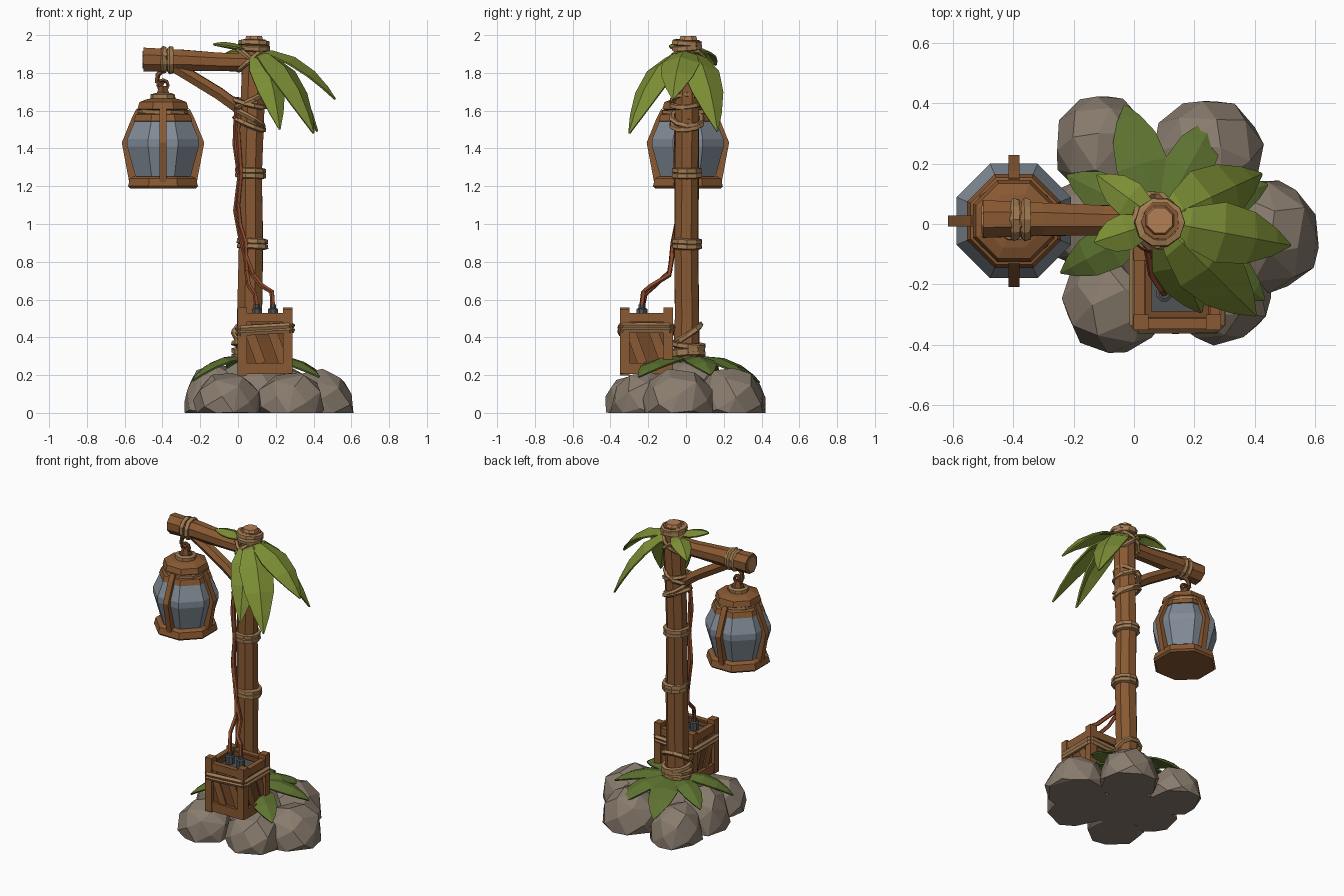
import bpy, bmesh, random
from math import pi, sin, cos, sqrt
from mathutils import Vector, Quaternion, Euler

if "Cube" in bpy.data.objects:
    bpy.data.objects.remove(bpy.data.objects["Cube"])

random.seed(7)


def material(name, col):
    m = bpy.data.materials.new(name)
    m.diffuse_color = (*col, 1)
    m.use_nodes = True
    m.node_tree.nodes["Principled BSDF"].inputs["Base Color"].default_value = m.diffuse_color
    return m


WOOD = material("wood", (0.25, 0.1, 0.032))
DARK = material("dark_wood", (0.17, 0.065, 0.022))
PALE = material("cut_wood", (0.45, 0.21, 0.09))
ROPE = material("rope", (0.36, 0.2, 0.085))
LEAF = material("leaf", (0.2, 0.27, 0.035))
FERN = material("dark_leaf", (0.11, 0.17, 0.03))
STONE = material("stone", (0.25, 0.2, 0.155))
GLASS = material("glass", (0.22, 0.26, 0.31))
METAL = material("metal", (0.08, 0.085, 0.09))
WIRE = material("wire", (0.27, 0.07, 0.025))


def finish(name, bm, mat):
    bmesh.ops.recalc_face_normals(bm, faces=bm.faces)
    me = bpy.data.meshes.new(name)
    bm.to_mesh(me)
    bm.free()
    ob = bpy.data.objects.new(name, me)
    bpy.context.collection.objects.link(ob)
    me.materials.append(mat)
    return ob


def tube(name, pts, radii, sides, mat, closed=False, jitter=0.0):
    """Sweep a polygon along a path, one radius per point."""
    pts = [Vector(p) for p in pts]
    n = len(pts)
    if not isinstance(radii, (list, tuple)):
        radii = [radii] * n
    bm = bmesh.new()
    prev, q, rings = Vector((0, 0, 1)), Quaternion(), []
    for i, p in enumerate(pts):
        a = pts[(i - 1) % n] if closed else pts[max(i - 1, 0)]
        b = pts[(i + 1) % n] if closed else pts[min(i + 1, n - 1)]
        t = (b - a).normalized()
        q = prev.rotation_difference(t) @ q
        prev = t
        ring = []
        for k in range(sides):
            ang = 2 * pi * (k + 0.5) / sides
            r = radii[i] * (1 + random.uniform(-jitter, jitter))
            ring.append(bm.verts.new(p + q @ Vector((r * cos(ang), r * sin(ang), 0))))
        rings.append(ring)
    for i in range(n if closed else n - 1):
        r0, r1 = rings[i], rings[(i + 1) % n]
        for k in range(sides):
            j = (k + 1) % sides
            bm.faces.new((r0[k], r0[j], r1[j], r1[k]))
    if not closed:
        bm.faces.new(rings[0])
        bm.faces.new(rings[-1])
    return finish(name, bm, mat)


def lathe(name, cx, cy, profile, sides, mat):
    return tube(name, [(cx, cy, z) for r, z in profile], [r for r, z in profile], sides, mat)


def box(name, c, size, mat, rot=(0, 0, 0)):
    bm = bmesh.new()
    bmesh.ops.create_cube(bm, size=1)
    e = Euler(rot).to_matrix()
    for v in bm.verts:
        v.co = e @ Vector([v.co[i] * size[i] for i in range(3)]) + Vector(c)
    return finish(name, bm, mat)


def rope_ring(name, c, r, thick, tilt=(0, 0, 0), mat=ROPE, segs=10):
    e = Euler(tilt).to_matrix()
    pts = [Vector(c) + e @ Vector((r * cos(2 * pi * k / segs), r * sin(2 * pi * k / segs), 0))
           for k in range(segs)]
    return tube(name, pts, thick, 5, mat, closed=True, jitter=0.12)


def leaf(name, base, tip, width, lift, mat, fold=0.35):
    """Creased leaf along a drooping arc."""
    base, tip = Vector(base), Vector(tip)
    ctrl = base.lerp(tip, 0.6)
    ctrl.z = base.z + lift
    side = (tip - base).cross(Vector((0, 0, 1))).normalized()
    bm = bmesh.new()
    rows = []
    for t, w in ((0, .2), (.2, .65), (.45, 1), (.7, .85), (.88, .45), (1, .03)):
        p = base * (1 - t) ** 2 + ctrl * 2 * t * (1 - t) + tip * t * t
        tan = ((ctrl - base) * (1 - t) + (tip - ctrl) * t).normalized()
        drop = side.cross(tan) * (fold * w * width / 2)
        h = side * (w * width / 2)
        rows.append([bm.verts.new(x) for x in (p - h - drop, p, p + h - drop)])
    for a, b in zip(rows, rows[1:]):
        for k in (0, 1):
            bm.faces.new((a[k], a[k + 1], b[k + 1], b[k]))
    ob = finish(name, bm, mat)
    s = ob.modifiers.new("thickness", 'SOLIDIFY')
    s.thickness, s.offset = 0.01, 0
    return ob


# Rocks: hulls of points spread over ellipsoids, flattened on the ground
def rock(name, cx, cy, rx, ry, top, n=32):
    bm = bmesh.new()
    cz, turn = 0.05, random.uniform(0, 6)
    for i in range(n):
        z = 1 - 2 * (i + 0.5) / n
        s = sqrt(1 - z * z) ** (0.9 if z > 0 else 0.3)
        a = i * 2.39996 + turn
        k = random.uniform(0.96, 1.06)
        bm.verts.new((cx + rx * s * cos(a) * k, cy + ry * s * sin(a) * k,
                      max(0, cz + (top - cz) * z * k)))
    bmesh.ops.remove_doubles(bm, verts=bm.verts, dist=0.001)
    res = bmesh.ops.convex_hull(bm, input=bm.verts)
    bmesh.ops.delete(bm, geom=list({g for g in res["geom_interior"] + res["geom_unused"]
                                    if isinstance(g, bmesh.types.BMVert)}), context='VERTS')
    bmesh.ops.dissolve_limit(bm, angle_limit=0.15, verts=bm.verts, edges=bm.edges)
    finish(name, bm, STONE)


for i, r in enumerate(((-.10, .255, .16, .175, .24), (.24, .235, .185, .175, .25),
                       (.43, -.04, .185, .195, .23), (-.06, -.255, .175, .175, .22),
                       (.28, -.215, .18, .18, .22), (-.125, 0, .165, .16, .26),
                       (.08, 0, .22, .22, .29))):
    rock(f"rock_{i + 1}", *r)

# Post, beam and brace
tube("post", [(.06, 0, .2), (.062, .005, .5), (.068, 0, .9), (.066, .005, 1.27),
              (.075, .005, 1.6), (.085, .01, 1.85), (.085, .012, 1.975)],
     [.078, .07, .068, .067, .068, .068, .064], 8, WOOD, jitter=.05)
lathe("post_cut_top", .085, .012, [(.056, 1.96), (.045, 1.995)], 8, PALE)
tube("beam", [(-.5, .015, 1.87), (-.3, .015, 1.868), (-.1, .012, 1.858), (.1, .01, 1.855)],
     [.066, .06, .054, .052], 8, WOOD, jitter=.05)
tube("beam_cut_end", [(-.505, .015, 1.87), (-.48, .015, 1.87)], .05, 8, PALE)
tube("brace", [(-.33, .012, 1.83), (-.1, .008, 1.69), (.12, .005, 1.53)],
     .036, 6, WOOD, jitter=.06)

# Rope bindings
for z, x in ((.895, .077), (1.27, .066), (1.945, .085)):
    for d in (-.013, .013):
        rope_ring(f"post_rope_{z}", (x, .005, z + d), .068, .018, (random.uniform(-.08, .08), .04, 0))
for i, (z, tx, ty) in enumerate(((1.64, .1, .25), (1.56, -.1, .5), (1.65, 0, -.45), (1.53, .1, .4))):
    rope_ring(f"brace_rope_{i}", (.06, .005, z), .082, .015, (tx, ty, 0))
for i, (z, tx, ty) in enumerate(((.33, .1, 0), (.36, -.1, .1), (.42, .6, .1), (.31, .05, -.1))):
    rope_ring(f"base_rope_{i}", (.062, .01, z), .083, .017, (tx, ty, 0))
for d in (-.018, .018):
    rope_ring("beam_rope", (-.375 + d, .015, 1.868), .058, .018, (0, pi / 2, 0))
for i, t in enumerate((.7, -.7)):
    rope_ring(f"crown_rope_{i}", (.07, .01, 1.87), .088, .014, (0, t, 0))

# Lantern: base, glass, cap, ribs and hook
LX, LY = -.397, .01
lathe("lantern_base", LX, LY, [(.188, 1.188), (.2, 1.2), (.19, 1.24), (.17, 1.252)], 8, WOOD)
lathe("lantern_glass", LX, LY, [(.155, 1.24), (.205, 1.41), (.205, 1.45), (.155, 1.56)], 8, GLASS)
lathe("lantern_collar", LX, LY, [(.14, 1.535), (.168, 1.545), (.155, 1.58), (.12, 1.59)], 8, WOOD)
lathe("lantern_neck", LX, LY, [(.115, 1.575), (.11, 1.61)], 8, DARK)
lathe("lantern_cap", LX, LY, [(.13, 1.6), (.146, 1.61), (.135, 1.645), (.095, 1.66),
                              (.05, 1.668)], 8, WOOD)
rope_ring("lantern_cap_rope", (LX, LY, 1.595), .126, .016, (.03, .03, 0))
rope_ring("lantern_top_rope", (LX, LY, 1.675), .05, .018)
lathe("lantern_knob", LX, LY, [(.045, 1.66), (.035, 1.70), (.02, 1.73)], 6, DARK)
for i in range(4):
    a = i * pi / 2
    tube(f"lantern_rib_{i + 1}", [(LX + r * cos(a), LY + r * sin(a), z) for r, z in
                                  ((.16, 1.22), (.2, 1.43), (.148, 1.555), (.125, 1.6))],
         .026, 4, WOOD)
rope_ring("lantern_loop", (LX, LY, 1.735), .028, .01, (pi / 2, 0, 0), DARK, 8)
tube("lantern_hook", [(-.385, .012, 1.83), (-.425, .012, 1.79), (-.43, .012, 1.755),
                      (-.395, .012, 1.735)], .015, 5, DARK)

# Crate: core, corner posts, rails and diagonal planks
CX, CY, W, D = .143, -.21, .27, .26
box("crate_floor", (CX, CY, .23), (W - .03, D - .03, .04), DARK)
box("battery", (CX, CY, .37), (.17, .16, .26), METAL)
for s in (-1, 1):
    box("crate_wall_side", (CX + s * (W / 2 - .022), CY, .37), (.02, D - .03, .3), DARK)
    box("crate_wall_front", (CX, CY + s * (D / 2 - .022), .37), (W - .03, .02, .3), DARK)
    for z, h in ((.235, .06), (.505, .05)):
        box("crate_rail_side", (CX + s * (W / 2 - .01), CY, z), (.034, D - .02, h), WOOD)
        box("crate_rail_front", (CX, CY + s * (D / 2 - .01), z), (W - .02, .034, h), WOOD)
    for d in (-.06, .06):
        box("crate_slat_side", (CX + s * (W / 2 - .012), CY + d, .37), (.016, .05, .23), WOOD, (.35, 0, 0))
        box("crate_slat_front", (CX + d, CY + s * (D / 2 - .012), .37), (.05, .016, .23), WOOD, (0, -.35, 0))
    for t in (-1, 1):
        box("crate_corner", (CX + s * (W / 2 - .015), CY + t * (D / 2 - .015), .378),
            (.05, .05, .35 + .012 * s * t), WOOD)
for i, z in enumerate((.43, .453)):
    hx, hy = W / 2 + .008, D / 2 + .006
    tube(f"crate_rope_{i + 1}", [(CX + u * hx, CY + v * hy, z + .008 * u) for u, v in
                                 ((-1, -.9), (-.9, -1), (0, -1), (.9, -1), (1, -.9), (1, 0), (1, .9),
                                  (.9, 1), (0, 1), (-.9, 1), (-1, .9), (-1, 0))],
         .016, 5, ROPE, closed=True, jitter=.1)

# Connectors and wires running up the post
for x, y in ((.1, -.23), (.185, -.235)):
    lathe("connector", x, y, [(.028, .49), (.028, .55), (.018, .555), (.018, .575)], 8, METAL)
tube("wire_1", [(.185, -.235, .56), (.18, -.225, .64), (.13, -.19, .67), (.08, -.09, .73),
                (.035, -.07, .85), (.01, -.05, .95), (-.012, -.04, 1.07), (.01, -.05, 1.25),
                (-.015, -.04, 1.42), (-.01, -.03, 1.56), (0, -.02, 1.66)], .014, 5, WIRE)
tube("wire_2", [(.1, -.23, .56), (.09, -.215, .63), (.06, -.17, .67), (.045, -.085, .75),
                (.04, -.07, .9), (.01, -.05, 1.0), (.0, -.045, 1.1), (.015, -.055, 1.27),
                (.0, -.05, 1.5), (.01, -.04, 1.62)], .013, 5, WIRE)

# Crown leaves
for i, (tip, w, lift) in enumerate((((.515, -.07, 1.66), .2, .04), ((.4, -.3, 1.48), .21, .02),
                                    ((.22, -.29, 1.5), .18, .01), ((.42, .165, 1.49), .21, .02),
                                    ((-.13, -.06, 1.95), .12, .07),
                                    ((-.12, .16, 1.84), .12, .06))):
    leaf(f"crown_leaf_{i + 1}", (.085, .01, 1.91), tip, w, lift, LEAF)

# Ground leaves around the foot of the post
for i, (tip, w) in enumerate((((-.03, .39, .16), .17), ((.27, .35, .16), .16), ((-.24, -.16, .17), .15),
                              ((.43, -.25, .19), .17), ((-.22, .16, .19), .14),
                              ((.44, .13, .2), .16))):
    leaf(f"ground_leaf_{i + 1}", (.08, .01, .28), tip, w, .06, FERN, .25)
